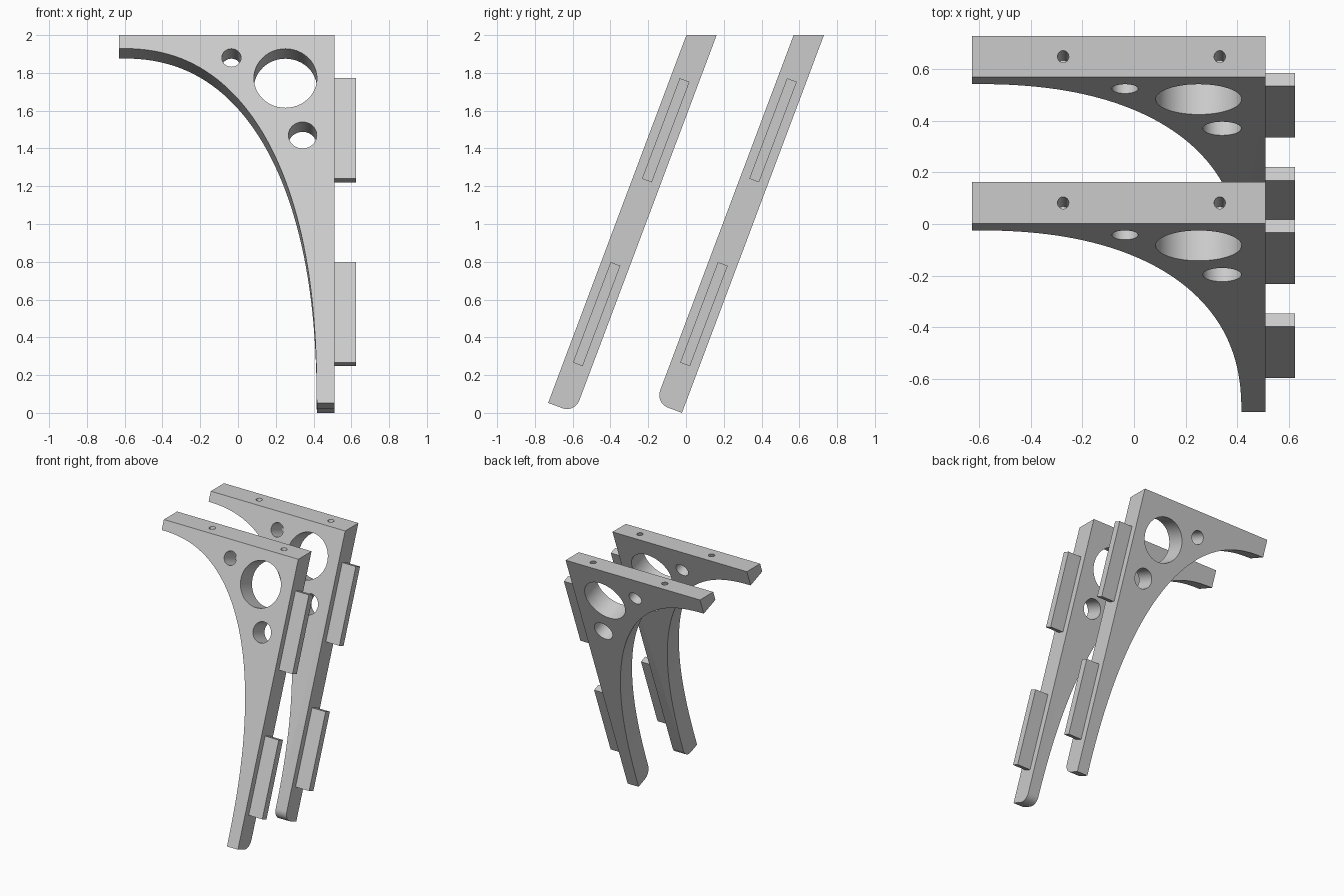
import bpy, bmesh, math
from mathutils import Matrix, Vector

cube = bpy.data.objects.get("Cube")
if cube:
    bpy.data.objects.remove(cube)

LEAN = math.radians(20.6)     # backward lean of each bracket
THICK = 0.15                  # plate thickness
LENGTH = 2.08                 # plate length along its slope
LEFT, RIGHT, INNER = -0.63, 0.51, 0.417
ARM = 0.075                   # depth of the arm tip

grey = bpy.data.materials.new("light grey")
grey.use_nodes = True
grey.diffuse_color = (0.6, 0.6, 0.6, 1)
grey.node_tree.nodes["Principled BSDF"].inputs["Base Color"].default_value = (0.6, 0.6, 0.6, 1)


def make_object(name, bm):
    bmesh.ops.recalc_face_normals(bm, faces=bm.faces)
    mesh = bpy.data.meshes.new(name)
    bm.to_mesh(mesh)
    bm.free()
    mesh.materials.append(grey)
    obj = bpy.data.objects.new(name, mesh)
    bpy.context.collection.objects.link(obj)
    return obj


def plate_mesh(frame, round_back):
    """Curved bracket plate, foot rounded on one side, top cut level."""
    bm = bmesh.new()
    outline = [(LEFT, 0.2), (RIGHT, 0.2), (RIGHT, -LENGTH)]
    steps, power = 48, 2 / 2.35
    for i in range(steps + 1):
        a = math.pi / 2 * i / steps
        x = LEFT + (INNER - LEFT) * max(math.cos(a), 0) ** power
        z = -LENGTH + (LENGTH - ARM) * math.sin(a) ** power
        outline.append((x, z))
    face = bm.faces.new([bm.verts.new((x, 0, z)) for x, z in outline])
    side = bmesh.ops.extrude_face_region(bm, geom=[face])["geom"]
    moved = [g for g in side if isinstance(g, bmesh.types.BMVert)]
    bmesh.ops.translate(bm, verts=moved, vec=(0, THICK, 0))
    # Round one lower edge of the foot
    depth = THICK if round_back else 0
    foot = [e for e in bm.edges if all(
        abs(v.co.z + LENGTH) < 1e-4 and abs(v.co.y - depth) < 1e-4 for v in e.verts)]
    bmesh.ops.bevel(bm, geom=foot, offset=0.07, segments=8, profile=0.5, affect='EDGES')
    bm.transform(frame)
    # Level top
    cut = bmesh.ops.bisect_plane(bm, geom=bm.verts[:] + bm.edges[:] + bm.faces[:],
                                 plane_co=(0, 0, 2), plane_no=(0, 0, 1), clear_outer=True)
    rim = [g for g in cut["geom_cut"] if isinstance(g, bmesh.types.BMEdge)]
    bmesh.ops.contextual_create(bm, geom=rim)
    return bm


def cutter_mesh(frame):
    """Lightening holes through the plate and blind screw holes in the top."""
    bm = bmesh.new()
    across = Matrix.Rotation(math.pi / 2, 4, 'X')
    for x, z, r in ((0.251, -0.244, 0.167), (-0.035, -0.128, 0.051), (0.342, -0.566, 0.075)):
        bmesh.ops.create_cone(bm, cap_ends=True, segments=48, radius1=r, radius2=r, depth=0.5,
                              matrix=Matrix.Translation((x, THICK / 2, z)) @ across)
    for x in (-0.275, 0.333):
        bmesh.ops.create_cone(bm, cap_ends=True, segments=24, radius1=0.022, radius2=0.022,
                              depth=0.3, matrix=Matrix.Translation((x, THICK / 2, 0.078)))
    bm.transform(frame)
    return bm


def tab_mesh(frame, z):
    bm = bmesh.new()
    size = Matrix.Diagonal((0.115, 0.055, 0.568, 1))
    place = Matrix.Translation((RIGHT + 0.0575, THICK / 2, z))
    bmesh.ops.create_cube(bm, size=1, matrix=frame @ place @ size)
    return bm


for label, y, round_back in (("front", 0.002, True), ("back", 0.57, False)):
    frame = Matrix.Translation((0, y, 2)) @ Matrix.Rotation(-LEAN, 4, 'X')
    plate = make_object(label + "_bracket", plate_mesh(frame, round_back))
    cutter = make_object(label + "_hole_cutter", cutter_mesh(frame))
    cutter.hide_render = True
    holes = plate.modifiers.new("holes", 'BOOLEAN')
    holes.operation = 'DIFFERENCE'
    holes.solver = 'EXACT'
    holes.object = cutter
    bpy.ops.object.select_all(action='DESELECT')
    plate.select_set(True)
    bpy.context.view_layer.objects.active = plate
    bpy.ops.object.modifier_apply(modifier="holes")
    bpy.data.objects.remove(cutter)
    bpy.ops.object.shade_smooth_by_angle(angle=math.radians(30))
    # Mounting tabs on the outer edge
    for part, z in (("upper", -0.51), ("lower", -1.55)):
        make_object(f"{label}_{part}_tab", tab_mesh(frame, z))
